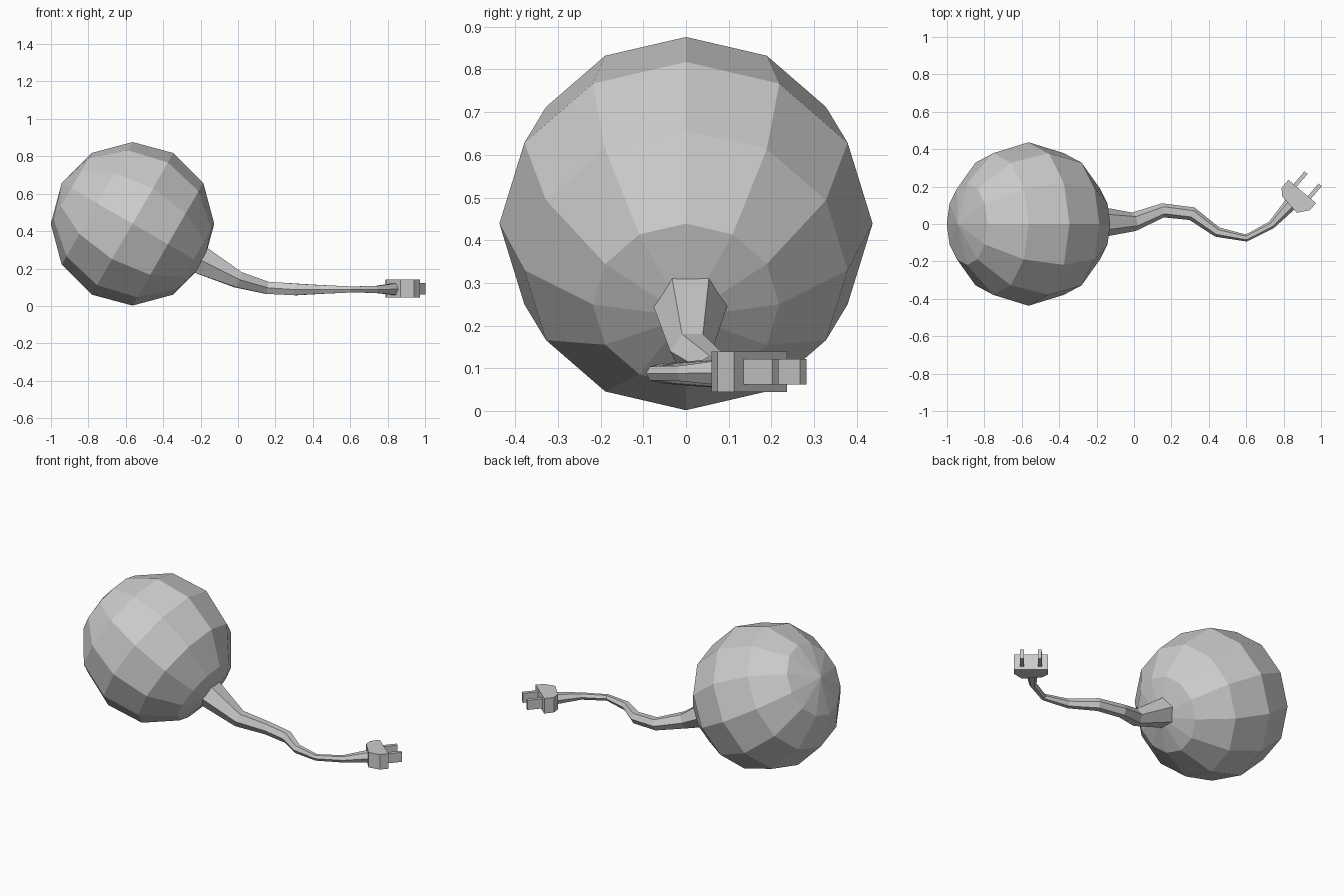
import bpy, bmesh, math
from mathutils import Vector, Matrix

cube = bpy.data.objects.get("Cube")
if cube:
    bpy.data.objects.remove(cube, do_unlink=True)

grey = bpy.data.materials.new("plain_grey")
grey.use_nodes = True
grey.diffuse_color = (0.6, 0.6, 0.6, 1)
bsdf = next(n for n in grey.node_tree.nodes if n.type == 'BSDF_PRINCIPLED')
bsdf.inputs["Base Color"].default_value = grey.diffuse_color


def finish(name, bm):
    bmesh.ops.recalc_face_normals(bm, faces=bm.faces)
    mesh = bpy.data.meshes.new(name)
    bm.to_mesh(mesh)
    bm.free()
    mesh.materials.append(grey)
    obj = bpy.data.objects.new(name, mesh)
    bpy.context.collection.objects.link(obj)
    return obj


def prism(name, outline, z0, z1):
    """Extrude a flat outline from z0 up to z1."""
    bm = bmesh.new()
    face = bm.faces.new([bm.verts.new((p[0], p[1], z0)) for p in outline])
    top = bmesh.ops.extrude_face_region(bm, geom=[face])["geom"]
    verts = [g for g in top if isinstance(g, bmesh.types.BMVert)]
    bmesh.ops.translate(bm, verts=verts, vec=(0, 0, z1 - z0))
    return finish(name, bm)


# Faceted ball, its pole tilted so the cable leaves low on the left side
bm = bmesh.new()
tilt = Matrix.Translation((-0.564, 0, 0.439)) @ Matrix.Rotation(math.radians(-60), 4, 'Y')
bmesh.ops.create_uvsphere(bm, u_segments=12, v_segments=6, radius=0.437, matrix=tilt)
finish("ball", bm)

# Tapered six-sided cable: centre and radius of each ring
path = [
    ((-0.21, 0.01, 0.25), 0.088),
    ((0.0, 0.012, 0.14), 0.05),
    ((0.155, 0.073, 0.097), 0.038),
    ((0.31, 0.055, 0.088), 0.036),
    ((0.445, -0.043, 0.088), 0.027),
    ((0.6, -0.075, 0.088), 0.019),
    ((0.735, -0.005, 0.088), 0.021),
    ((0.84, 0.11, 0.09), 0.036),
]
points = [Vector(p) for p, r in path]
bm = bmesh.new()
rings = []
for i, (p, r) in enumerate(path):
    before = points[i] - points[i - 1] if i else points[1] - points[0]
    after = points[i + 1] - points[i] if i < len(points) - 1 else before
    along = (before.normalized() + after.normalized()).normalized()
    side = Vector((0, 0, 1)).cross(along).normalized()
    up = along.cross(side)
    angles = [k * math.pi / 3 for k in range(6)]
    rings.append([bm.verts.new(points[i] + r * (side * math.cos(a) + up * math.sin(a)))
                  for a in angles])
for a, b in zip(rings, rings[1:]):
    for k in range(6):
        bm.faces.new((a[k - 1], a[k], b[k], b[k - 1]))
bm.faces.new(rings[0])
bm.faces.new(rings[-1])
finish("cable", bm)

# Plug body with a narrowed back
prism("plug_body", [(0.825, 0.236), (0.789, 0.192), (0.792, 0.148),
                    (0.87, 0.06), (0.94, 0.074), (0.973, 0.112)], 0.045, 0.14)

# Two flat prongs standing out of the plug face
forward = Vector((0.65, 0.757))
across = Vector((0.757, -0.65))
face_mid = Vector((0.899, 0.174))
for name, offset in (("prong_back", -0.05), ("prong_front", 0.05)):
    base = face_mid + across * offset
    w = across * 0.011
    near, far = base - forward * 0.02, base + forward * 0.09
    prism(name, [near - w, near + w, far + w, far - w], 0.062, 0.122)
